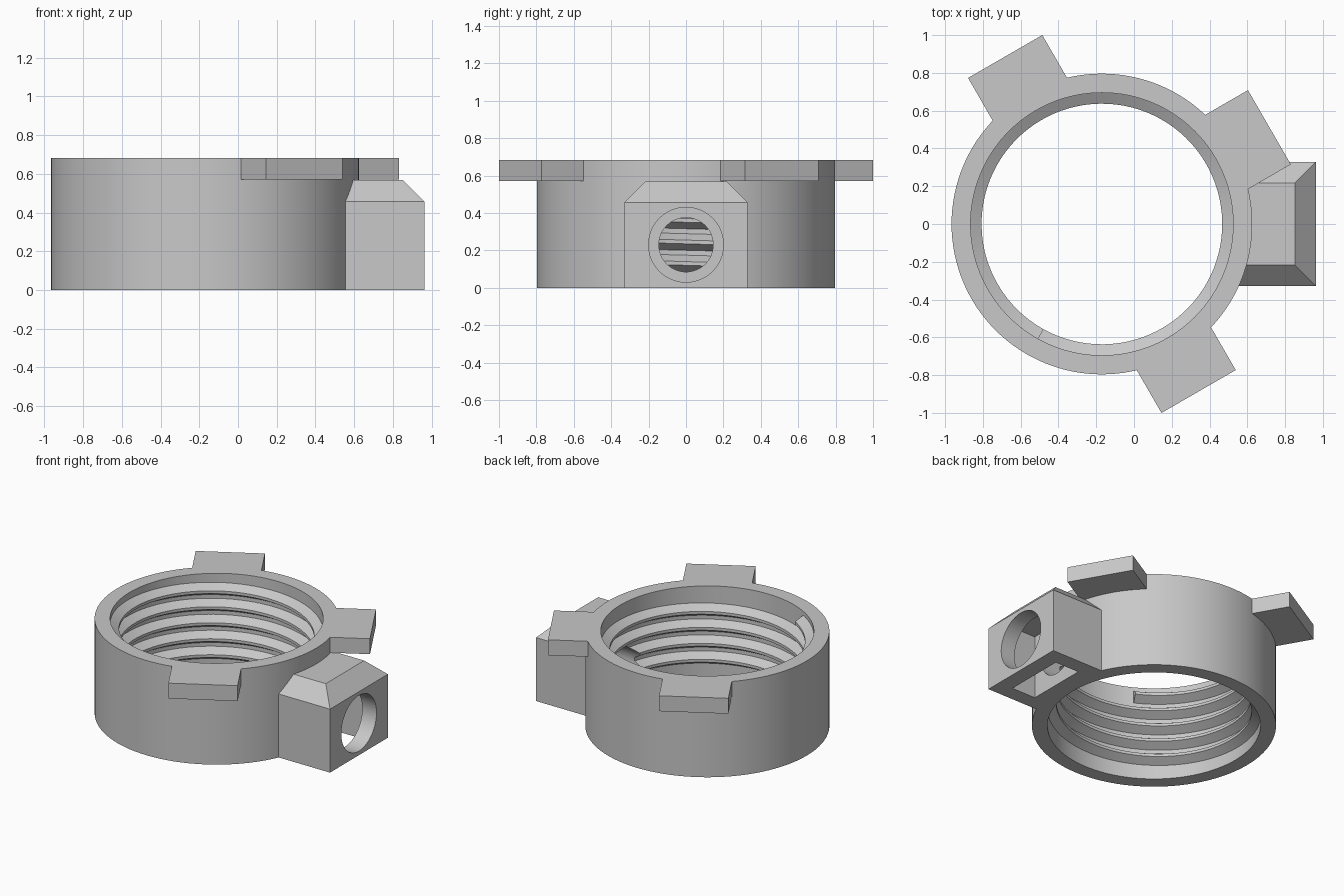
import bpy, bmesh, math
from mathutils import Matrix, Vector

if "Cube" in bpy.data.objects:
    bpy.data.objects.remove(bpy.data.objects["Cube"], do_unlink=True)

CENTRE = Vector((-0.17, 0, 0))
HEIGHT = 0.682
OUTER, BORE, CREST = 0.796, 0.695, 0.637
PITCH = 0.115
HOLE_Z = 0.23

grey = bpy.data.materials.new("plain grey")
grey.use_nodes = True
colour = (0.58, 0.58, 0.58, 1)
grey.diffuse_color = colour
grey.node_tree.nodes["Principled BSDF"].inputs["Base Color"].default_value = colour


def finish(name, bm):
    bmesh.ops.recalc_face_normals(bm, faces=bm.faces)
    mesh = bpy.data.meshes.new(name)
    bm.to_mesh(mesh)
    bm.free()
    mesh.materials.append(grey)
    obj = bpy.data.objects.new(name, mesh)
    bpy.context.collection.objects.link(obj)
    return obj


def box(name, low, high, matrix=Matrix()):
    low, high = Vector(low), Vector(high)
    bm = bmesh.new()
    size = Matrix.Diagonal((*(high - low), 1))
    bmesh.ops.create_cube(bm, size=1, matrix=matrix @ Matrix.Translation((low + high) / 2) @ size)
    return finish(name, bm)


def cylinder(name, radius, start, end, axis="Z", sides=128):
    start, end = Vector(start), Vector(end)
    turn = Matrix.Rotation(math.pi / 2, 4, "Y") if axis == "X" else Matrix()
    bm = bmesh.new()
    bmesh.ops.create_cone(bm, cap_ends=True, segments=sides, radius1=radius, radius2=radius,
                          depth=(end - start).length,
                          matrix=Matrix.Translation((start + end) / 2) @ turn)
    return finish(name, bm)


def combine(target, tool, operation, keep=False):
    mod = target.modifiers.new("combine", "BOOLEAN")
    mod.operation, mod.solver, mod.object = operation, "EXACT", tool
    bpy.context.view_layer.objects.active = target
    bpy.ops.object.modifier_apply(modifier=mod.name)
    if not keep:
        bpy.data.objects.remove(tool, do_unlink=True)


def smooth(obj):
    bpy.ops.object.select_all(action="DESELECT")
    obj.select_set(True)
    bpy.context.view_layer.objects.active = obj
    bpy.ops.object.shade_smooth_by_angle(angle=math.radians(25))


# Collar blank
collar = cylinder("threaded_collar", OUTER, CENTRE, CENTRE + Vector((0, 0, HEIGHT)))

# Side housing with a roof sloping on three sides
bm = bmesh.new()
inner_x = 0.4
loops = []
for z, x, y in ((0, 0.963, 0.329), (0.457, 0.963, 0.329), (0.568, 0.852, 0.218)):
    corners = ((inner_x, -y), (x, -y), (x, y), (inner_x, y))
    loops.append([bm.verts.new((cx, cy, z)) for cx, cy in corners])
for a, b in zip(loops, loops[1:]):
    for i in range(4):
        j = (i + 1) % 4
        bm.faces.new((a[i], a[j], b[j], b[i]))
bm.faces.new(loops[0])
bm.faces.new(loops[-1])
combine(collar, finish("housing", bm), "UNION")

# Three locking tabs around the top edge
for angle in (30, 120, 300):
    place = Matrix.Translation(CENTRE) @ Matrix.Rotation(math.radians(angle), 4, "Z")
    tab = box("tab", (0.72, -0.227, 0.571), (1.024, 0.227, HEIGHT), place)
    combine(collar, tab, "UNION")

# Main bore, housing cavity open below, and outer port
bore = cylinder("bore", BORE, CENTRE - Vector((0, 0, 0.2)), CENTRE + Vector((0, 0, 1)))
combine(collar, bore, "DIFFERENCE")
combine(collar, box("cavity", (0.66, -0.22, -0.2), (0.85, 0.22, 0.457)), "DIFFERENCE")
port = cylinder("port", 0.2, (0.75, 0, HOLE_Z), (1.1, 0, HOLE_Z), "X", 64)
combine(collar, port, "DIFFERENCE")

# Internal helical thread with a trapezoid section, its turns kept just apart
section = ((CREST, -0.01), (CREST, 0.01), (0.71, 0.053), (0.71, -0.053))
bm = bmesh.new()
steps_per_turn = 96
first, last = 0.08, 0.61
steps = round((last - first) / PITCH * steps_per_turn)
previous = None
for step in range(steps + 1):
    z = first + PITCH * step / steps_per_turn
    angle = math.pi + math.tau * (z - 0.245) / PITCH
    ring = [bm.verts.new(CENTRE + Vector((r * math.cos(angle), r * math.sin(angle), z + dz)))
            for r, dz in section]
    if previous:
        for i in range(4):
            j = (i + 1) % 4
            bm.faces.new((previous[i], previous[j], ring[j], ring[i]))
    else:
        bm.faces.new(ring)
    previous = ring
bm.faces.new(previous)
thread = finish("internal_thread", bm)

# Smaller passage from the cavity through the wall and thread
passage = cylinder("passage", 0.145, (0.3, 0, HOLE_Z), (0.7, 0, HOLE_Z), "X", 64)
combine(collar, passage, "DIFFERENCE", keep=True)
combine(thread, passage, "DIFFERENCE")

smooth(collar)
smooth(thread)
